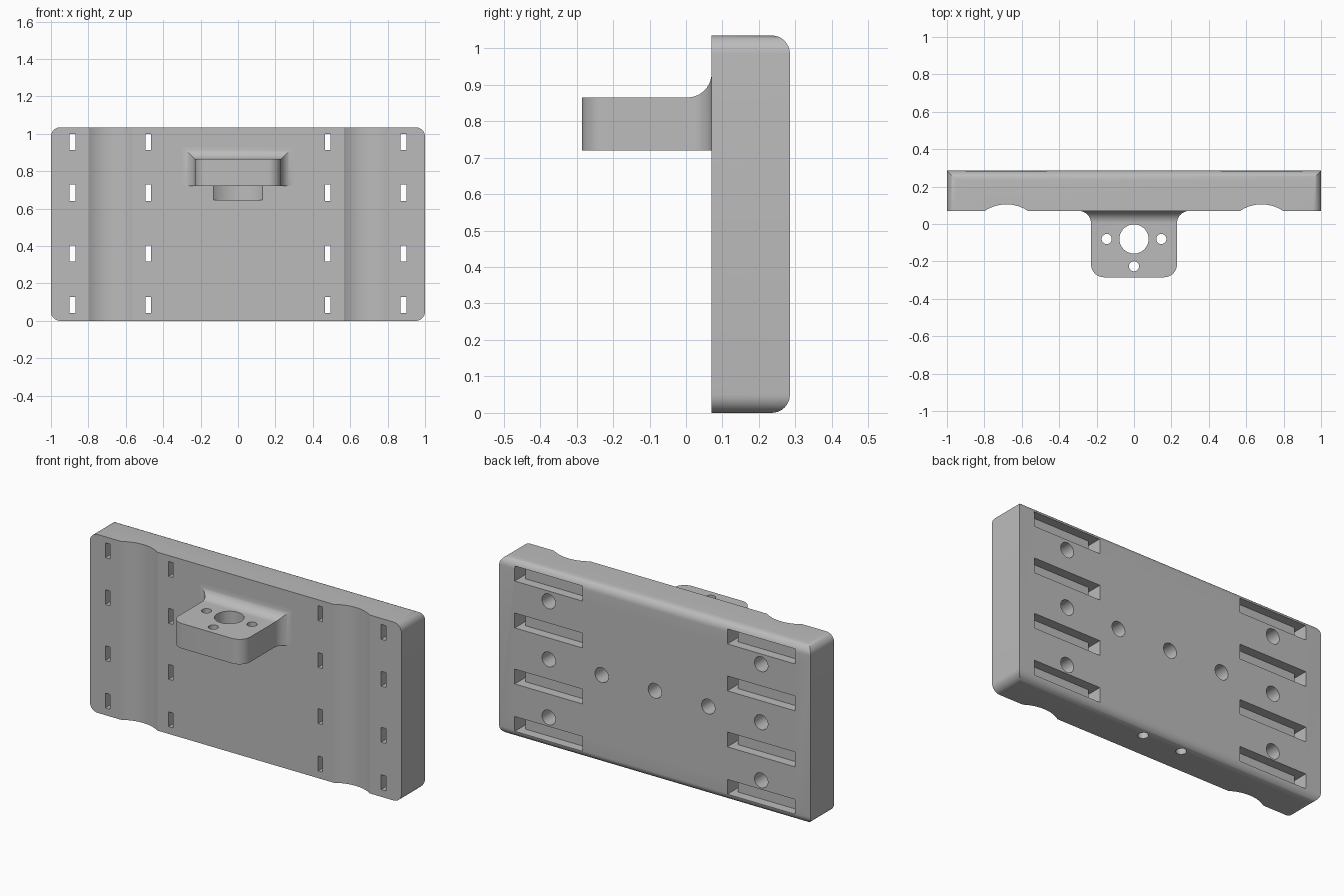
import bpy, bmesh, math

if "Cube" in bpy.data.objects:
    bpy.data.objects.remove(bpy.data.objects["Cube"])

H, FRONT, BACK = 1.035, 0.07, 0.285
grey = bpy.data.materials.new("light grey")
grey.diffuse_color = (0.5, 0.5, 0.5, 1)
grey.use_nodes = True
grey.node_tree.nodes["Principled BSDF"].inputs["Base Color"].default_value = grey.diffuse_color


def prism(bm, pts, axis, a, b):
    """Extrude a 2D outline along z (xy points) or y (xz points)."""
    put = (lambda p, t: (p[0], p[1], t)) if axis == 'z' else (lambda p, t: (p[0], t, p[1]))
    lo = [bm.verts.new(put(p, a)) for p in pts]
    hi = [bm.verts.new(put(p, b)) for p in pts]
    bm.faces.new(lo)
    bm.faces.new(hi[::-1])
    n = len(pts)
    for i in range(n):
        j = (i + 1) % n
        bm.faces.new((lo[i], hi[i], hi[j], lo[j]))


def circle(x, y, r, n=32):
    return [(x + r * math.cos(2 * math.pi * i / n), y + r * math.sin(2 * math.pi * i / n))
            for i in range(n)]


def make(name, bm):
    bmesh.ops.recalc_face_normals(bm, faces=bm.faces)
    me = bpy.data.meshes.new(name)
    bm.to_mesh(me)
    bm.free()
    me.materials.append(grey)
    ob = bpy.data.objects.new(name, me)
    bpy.context.collection.objects.link(ob)
    return ob


def activate(ob):
    bpy.ops.object.select_all(action='DESELECT')
    ob.select_set(True)
    bpy.context.view_layer.objects.active = ob


def cut(ob, cutter):
    m = ob.modifiers.new("cut", 'BOOLEAN')
    m.operation, m.solver, m.object = 'DIFFERENCE', 'EXACT', cutter
    activate(ob)
    bpy.ops.object.modifier_apply(modifier=m.name)
    bpy.data.objects.remove(cutter)
    bpy.ops.object.shade_smooth_by_angle(angle=math.radians(30))


# plate: plan outline with two shallow grooves in the front
def groove(cx, half=0.115, depth=0.035, n=18):
    R = (half ** 2 + depth ** 2) / (2 * depth)
    a = math.asin(half / R)
    return [(cx + R * math.sin(t), FRONT + depth - R + R * math.cos(t))
            for t in (-a + 2 * a * i / n for i in range(n + 1))]


bm = bmesh.new()
prism(bm, [(-1, FRONT)] + groove(-0.682) + groove(0.682) + [(1, FRONT), (1, BACK), (-1, BACK)],
      'z', 0, H)
# rounded plate corners
corners = [e for e in bm.edges if all(abs(v.co.x) > 0.999 for v in e.verts)
           and abs(e.verts[0].co.z - e.verts[1].co.z) < 1e-4]
bmesh.ops.bevel(bm, geom=corners, offset=0.05, segments=8, profile=0.5, affect='EDGES')
plate = make("plate", bm)

bm = bmesh.new()
# strap slots: back pocket with a through slot at each end
D = BACK - 0.055
for s in (-1, 1):
    u = [(0.465, 0), (0.495, 0), (0.495, D), (0.87, D), (0.87, 0), (0.9, 0), (0.9, 0.4), (0.465, 0.4)]
    for z in (0.085, 0.36, 0.685, 0.957):
        prism(bm, [(s * x, y) for x, y in u], 'z', z - 0.043, z + 0.043)
# blind round holes in the back
mid = H / 2
for x, z in [(s * 0.682, mid + d) for s in (-1, 1) for d in (-0.337, 0, 0.337)] + \
        [(x, mid) for x in (-0.342, 0, 0.342)]:
    prism(bm, circle(x, z, 0.043), 'y', BACK - 0.13, 0.4)
# two holes in the bottom edge
for s in (-1, 1):
    prism(bm, circle(s * 0.126, 0.222, 0.028), 'z', -0.1, 0.2)
# round clearance recess below the shelf
prism(bm, circle(0, -0.08, 0.2, 64), 'z', 0.645, 0.72)
cut(plate, make("plate_cutter", bm))

# shelf: rectangular sections along y, rounded front, filleted into the plate
R, W, Z0, Z1, F = 0.07, 0.23, 0.72, 0.865, 0.066
secs = []
for i in range(11):
    t = math.pi / 2 * i / 10
    secs.append((-0.285 + R * (1 - math.cos(t)), W - R + R * math.sin(t), Z1))
for i in range(11):
    t = math.pi / 2 * i / 10
    e = F * (1 - math.cos(t))
    secs.append((FRONT - F + F * math.sin(t), W + e, Z1 + e))
secs.append((FRONT + 0.006, W + F, Z1 + F))
bm = bmesh.new()
rings = [[bm.verts.new(p) for p in ((-w, y, Z0), (w, y, Z0), (w, y, z), (-w, y, z))]
         for y, w, z in secs]
bm.faces.new(rings[0])
bm.faces.new(rings[-1][::-1])
for a, b in zip(rings, rings[1:]):
    for i in range(4):
        j = (i + 1) % 4
        bm.faces.new((a[i], a[j], b[j], b[i]))
shelf = make("shelf", bm)
# centre hole and three screw holes
bm = bmesh.new()
for x, y, r in ((0, -0.08, 0.078), (-0.146, -0.08, 0.027), (0.146, -0.08, 0.027), (0, -0.226, 0.027)):
    prism(bm, circle(x, y, r, 40), 'z', 0.6, 1)
cut(shelf, make("shelf_cutter", bm))
